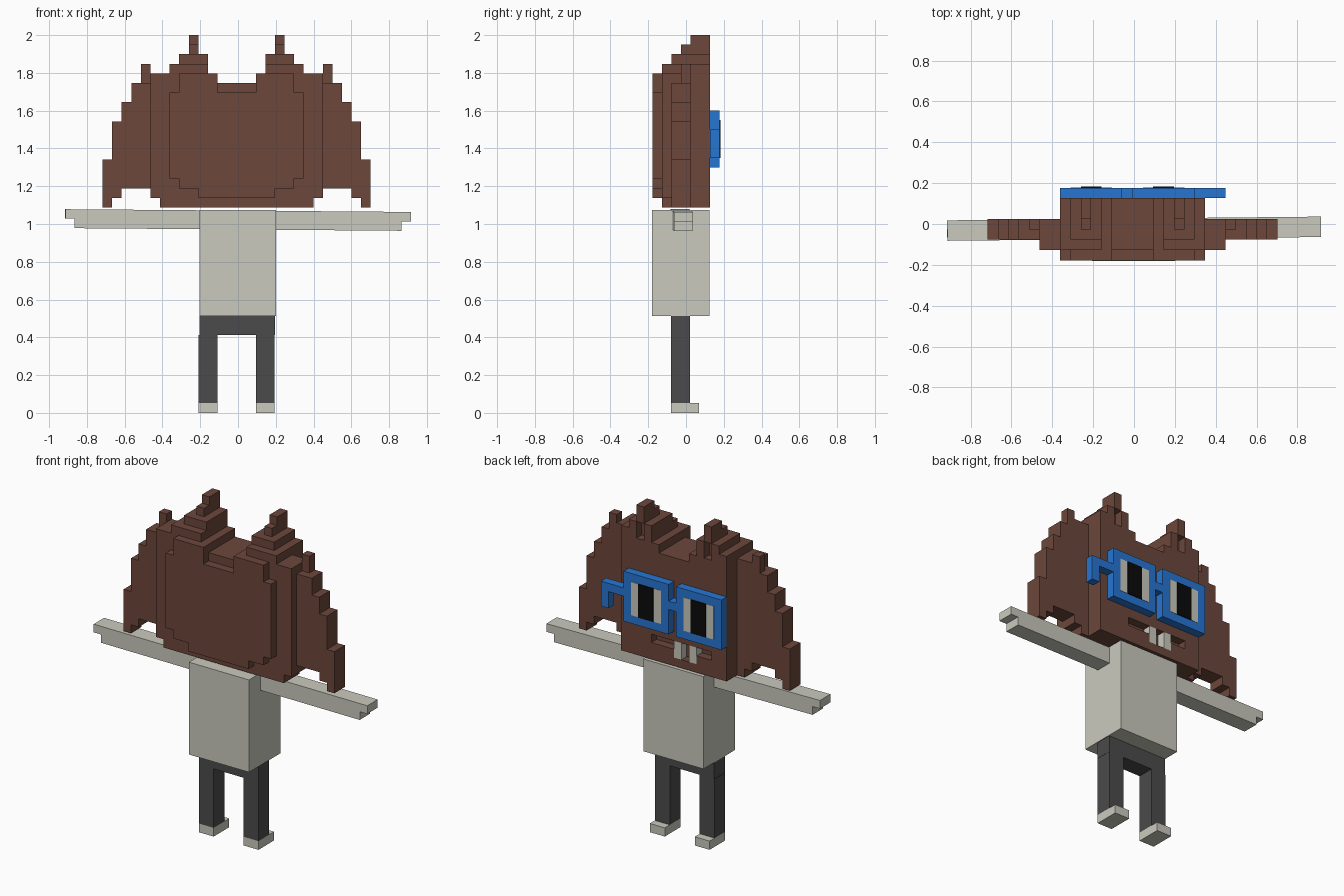
import bpy, bmesh
from mathutils import Vector

cube = bpy.data.objects.get("Cube")
if cube:
    bpy.data.objects.remove(cube)

V = 0.0507                              # size of one block
ORIGIN = Vector((-0.717, -0.178, 1.0875))  # lower corner of the head grid


def material(name, rgb):
    m = bpy.data.materials.new(name)
    m.use_nodes = True
    m.diffuse_color = (*rgb, 1)
    m.node_tree.nodes["Principled BSDF"].inputs["Base Color"].default_value = (*rgb, 1)
    return m


BROWN = material("brown", (0.15, 0.063, 0.043))
PALE = material("pale_grey", (0.59, 0.59, 0.52))
DARK = material("charcoal", (0.07, 0.07, 0.07))
BLUE = material("blue", (0.02, 0.18, 0.65))
BLACK = material("black", (0.003, 0.003, 0.003))


def finish(name, bm, mat):
    mesh = bpy.data.meshes.new(name)
    bmesh.ops.recalc_face_normals(bm, faces=bm.faces)
    bm.to_mesh(mesh)
    bm.free()
    mesh.materials.append(mat)
    ob = bpy.data.objects.new(name, mesh)
    bpy.context.collection.objects.link(ob)
    return ob


def add_box(bm, lo, hi):
    lo, hi = Vector(lo), Vector(hi)
    verts = bmesh.ops.create_cube(bm, size=1)["verts"]
    for v in verts:
        v.co = (lo + hi) / 2 + v.co * (hi - lo)


def boxes(name, mat, *pairs):
    bm = bmesh.new()
    for lo, hi in pairs:
        add_box(bm, lo, hi)
    return finish(name, bm, mat)


def blocks(name, mat, cells, offset=(0, 0, 0)):
    """Outer skin of a set of grid cells, with flat areas merged."""
    bm = bmesh.new()
    base = ORIGIN + Vector(offset)
    for cell in cells:
        for axis in range(3):
            for side in (0, 1):
                near = list(cell)
                near[axis] += 2 * side - 1
                if tuple(near) in cells:
                    continue
                ring = []
                for a, b in ((0, 0), (1, 0), (1, 1), (0, 1)):
                    p = list(cell)
                    p[axis] += side
                    p[(axis + 1) % 3] += a
                    p[(axis + 2) % 3] += b
                    ring.append(bm.verts.new(base + Vector(p) * V))
                bm.faces.new(ring if side else ring[::-1])
    bmesh.ops.remove_doubles(bm, verts=bm.verts, dist=V / 50)
    bmesh.ops.dissolve_limit(bm, angle_limit=0.02, verts=bm.verts, edges=bm.edges)
    return finish(name, bm, mat)


# Head and hair: column heights from the outer edge to the middle, mirrored
TOPS = [5, 9, 11, 13, 15, 14, 14, 15, 16, 18, 16, 14, 13, 13]
BOTTOMS = [0, 1, 2, 2, 2, 1] + [0] * 8
CAPS = [14, 15, 16, 17, 18, 18]         # each layer towards the face is taller
head = set()
for i in range(28):
    m = min(i, 27 - i)
    layers = range(2, 4) if m < 5 else range(1, 4) if m < 7 else range(6)
    for j in layers:
        top, bottom = min(TOPS[m], CAPS[j]), BOTTOMS[m]
        if m == 4 and j == 2:
            top = 13                    # small side tuft is one layer deep
        if j == 0:                      # raised panel behind the head
            bottom = 3 if m == 7 else 2 if m < 10 else 1
            if m == 7 or m > 11:
                top = 12
        head.update((i, j, k) for k in range(bottom, top))

# Ear hollows and mouth opening on the face
for i in (9, 18):
    head -= {(i, 5, 14), (i, 5, 15)}
head -= {(i, 5, 2) for i in range(9, 17)} | {(i, 5, 1) for i in range(11, 14)}
blocks("head", BROWN, head)
blocks("teeth", PALE, {(i, 5, k) for i in (11, 13) for k in (1, 2)})

# Glasses: two square rims, bridge and one hooked arm
rims, whites, pupils = set(), set(), set()
for start in (7, 14):
    for a in range(6):
        for k in range(6):
            inside = 0 < a < 5 and 0 < k < 5
            group = rims if not inside else pupils if a in (2, 3) else whites
            group.add((start + a, 6, k))
rims |= {(i, 6, 3) for i in (13, 20, 21, 22)} | {(22, 6, 2), (22, 6, 1)}
lift = 1.298 - ORIGIN.z
blocks("glasses", BLUE, rims, (0, 0, lift))
blocks("eye_whites", PALE, whites, (0, 0.002, lift))
blocks("pupils", BLACK, pupils, (0, 0.006, lift))

# Torso
boxes("torso", PALE, ((-0.205, -0.18, 0.512), (0.2, 0.125, 1.074)))

# Arms: one slightly tilted beam with a half-height fingertip at each end
arms = boxes("arms", PALE,
             ((-0.865, -0.05, -0.05), (0.865, 0.05, 0.05)),
             ((-0.915, -0.05, 0), (-0.865, 0.05, 0.05)),
             ((0.865, -0.05, 0), (0.915, 0.05, 0.05)))
arms.location = (0, -0.023, 1.021)
arms.rotation_euler = (0, 0.008, 0.01)

# Hips, legs and feet
boxes("hips", DARK, ((-0.205, -0.08, 0.412), (0.195, 0.022, 0.512)))
for side, x in (("right", -0.208), ("left", 0.094)):
    boxes(side + "_leg", DARK, ((x, -0.08, 0.053), (x + 0.1, 0.022, 0.412)))
    boxes(side + "_foot", PALE, ((x, -0.08, 0), (x + 0.1, 0.07, 0.053)))
